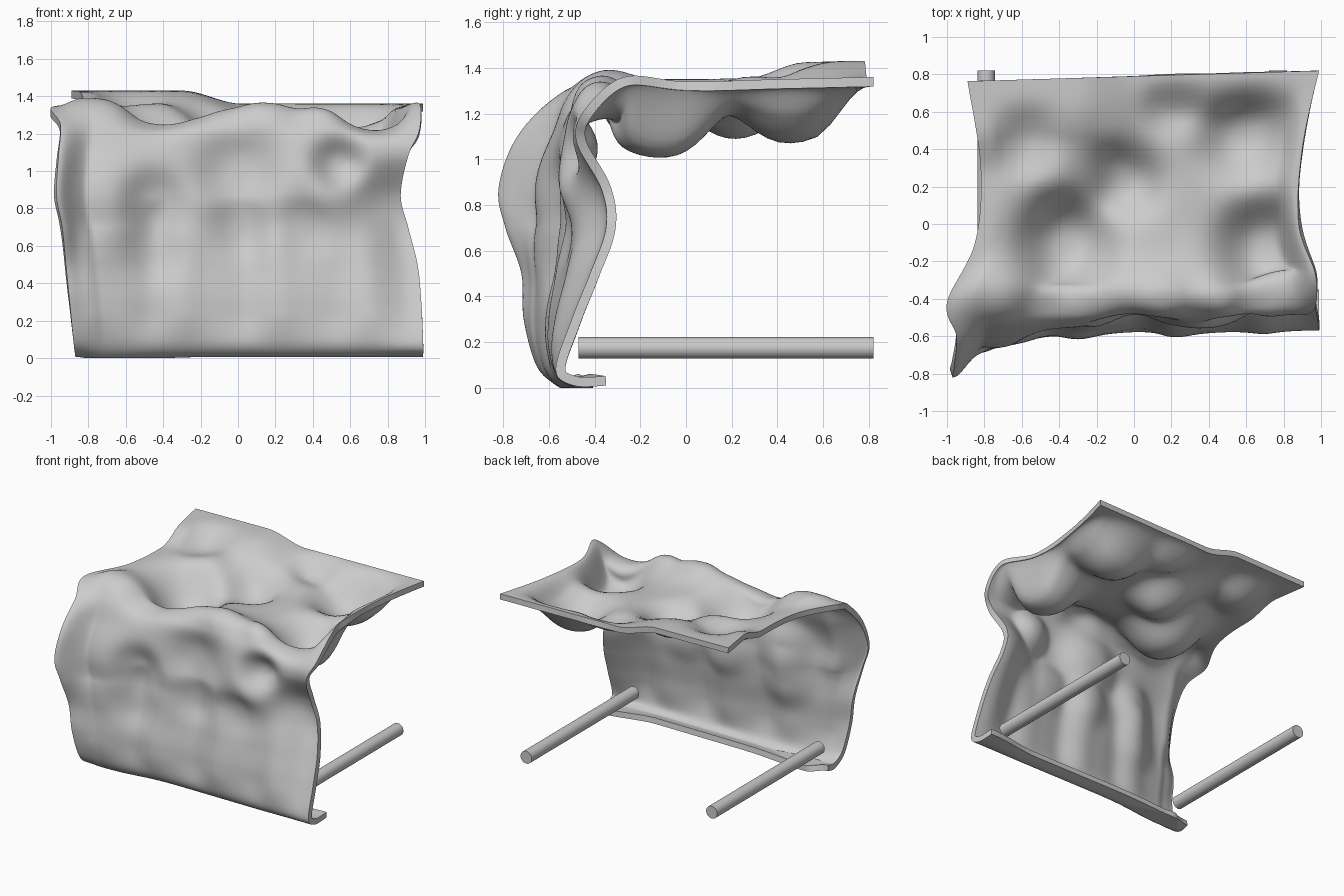
import bpy
import math
from mathutils import Vector

cube = bpy.data.objects.get("Cube")
if cube:
    bpy.data.objects.remove(cube, do_unlink=True)

grey = bpy.data.materials.new("plain grey")
grey.use_nodes = True
colour = (0.6, 0.6, 0.6, 1)
grey.diffuse_color = colour
grey.node_tree.nodes["Principled BSDF"].inputs["Base Color"].default_value = colour

# Cross-sections of the sheet (y, z), from the bottom lip up the front to the back edge
left_profile = [(-.46, .02), (-.55, .01), (-.65, .09), (-.71, .3), (-.72, .5), (-.79, .7), (-.82, .87),
                (-.75, 1.08), (-.6, 1.25), (-.42, 1.34), (-.1, 1.35), (.3, 1.35), (.79, 1.36)]
middle_profile = [(-.41, .02), (-.51, .01), (-.58, .09), (-.58, .3), (-.55, .5), (-.54, .7), (-.57, .87),
                  (-.55, 1.08), (-.5, 1.25), (-.36, 1.36), (-.1, 1.35), (.3, 1.36), (.79, 1.36)]
right_profile = [(-.35, .01), (-.49, .01), (-.57, .08), (-.5, .3), (-.42, .5), (-.35, .7), (-.37, .87),
                 (-.48, 1.08), (-.44, 1.22), (-.27, 1.36), (0, 1.34), (.4, 1.35), (.79, 1.36)]
# Where the side edges lie in x at the same stations
left_edge = [-.87, -.87, -.88, -.9, -.92, -.94, -.97, -.96, -.95, -1, -.85, -.82, -.89]
right_edge = [.99, .99, .99, .98, .96, .91, .87, .91, .97, .97, .88, .9, .99]

# Dents: centre, radius, depth (negative depth bulges outward)
roof_dents = [(-.36, -.1, .24, .26), (-.05, .23, .18, .15), (.6, .49, .24, .21),
              (.71, -.13, .24, .26), (-.57, .46, .17, .1), (-.28, .44, .14, .04),
              (.21, .66, .16, .1), (.25, .1, .5, .1), (-.45, .26, .13, -.03),
              (-.45, -.42, .16, .07), (-.25, -.4, .13, .03), (.7, -.42, .16, .06),
              (.15, -.4, .15, -.05), (.45, -.4, .12, -.03), (-.8, -.42, .2, -.03)]
front_dents = [(.54, 1.05, .13, .11), (.0, 1.0, .21, .1), (-.45, .84, .16, .09),
               (-.46, .58, .16, .04), (.02, .7, .15, .05), (.36, .71, .16, .04),
               (-.72, .8, .32, -.09), (-.7, .35, .35, -.06)]
dents = [(Vector((x, y, 1.35)), r, d) for x, y, r, d in roof_dents]
dents += [(Vector((x, -.56, z)), r, d) for x, z, r, d in front_dents]


def smoothstep(low, high, value):
    t = max(0, min(1, (value - low) / (high - low)))
    return t * t * (3 - 2 * t)


def spline(values, t):
    """Smooth curve through evenly spaced values, t from 0 to 1."""
    last = len(values) - 1
    k = min(int(t * last), last - 1)
    f = t * last - k
    a, b, c, d = (values[max(0, min(last, k + n))] for n in (-1, 0, 1, 2))
    return b + (c - a) * f / 2 + (a * 2 - b * 5 + c * 4 - d) * f * f / 2 + (b * 3 - a - c * 3 + d) * f ** 3 / 2


def profile_point(profile, t):
    return Vector((0, spline([p[0] for p in profile], t), spline([p[1] for p in profile], t)))


def base_point(s, t):
    x = spline(left_edge, t) * (1 - s) + spline(right_edge, t) * s
    to_left = 1 - smoothstep(0, .09, s)
    to_right = 1 - smoothstep(0, .25, 1 - s)
    point = (profile_point(middle_profile, t) * (1 - to_left - to_right)
             + profile_point(left_profile, t) * to_left
             + profile_point(right_profile, t) * to_right)
    # Skewed back edge, raised towards one corner
    point.y += .03 * x * smoothstep(.3, .8, point.y)
    point.z += .07 * smoothstep(.25, .52, point.y) * smoothstep(-.02, .3, -x)
    point.x = x
    return point


def sheet_point(s, t):
    point = base_point(s, t)
    tangent = base_point(s, min(1, t + .004)) - base_point(s, max(0, t - .004))
    normal = Vector((0, -tangent.z, tangent.y)).normalized()
    # Edges stay nearly undented
    mask = smoothstep(0, .08, s) * smoothstep(0, .07, 1 - s) * smoothstep(0, .05, 1 - t)
    push = 0
    for centre, radius, depth in dents:
        distance = (point - centre).length / radius
        push -= depth * math.exp(-distance ** 2.6)
    # Soft vertical folds on the lower front
    folds = math.cos(point.x * 12.6) + .2 * math.sin(point.x * 25)
    push -= .02 * folds * smoothstep(.04, .25, point.z) * (1 - smoothstep(.6, .85, point.z))
    point += normal * push * mask
    point.z = max(point.z, 0)
    return point


# Dented bent sheet
columns, rows = 120, 150
verts = [sheet_point(i / columns, j / rows) for j in range(rows + 1) for i in range(columns + 1)]
faces = []
for j in range(rows):
    for i in range(columns):
        a = j * (columns + 1) + i
        b = a + columns + 1
        faces.append((a, a + 1, b + 1, b))
mesh = bpy.data.meshes.new("dented_sheet")
mesh.from_pydata(verts, [], faces)
sheet = bpy.data.objects.new("dented_sheet", mesh)
bpy.context.collection.objects.link(sheet)
mesh.materials.append(grey)
thickness = sheet.modifiers.new("thickness", "SOLIDIFY")
thickness.thickness = .042
thickness.offset = -1
bpy.ops.object.select_all(action="DESELECT")
sheet.select_set(True)
bpy.context.view_layer.objects.active = sheet
bpy.ops.object.modifier_apply(modifier="thickness")
bpy.ops.object.shade_smooth_by_angle(angle=math.radians(40))

# Two rods running back from the lower front
for name, x in (("right_rod", -.79), ("left_rod", .77)):
    bpy.ops.mesh.primitive_cylinder_add(vertices=32, radius=.047, depth=1.29,
                                        location=(x, .175, .175), rotation=(math.pi / 2, 0, 0))
    rod = bpy.context.object
    rod.name = name
    rod.data.materials.append(grey)
    bpy.ops.object.shade_smooth_by_angle(angle=math.radians(40))
